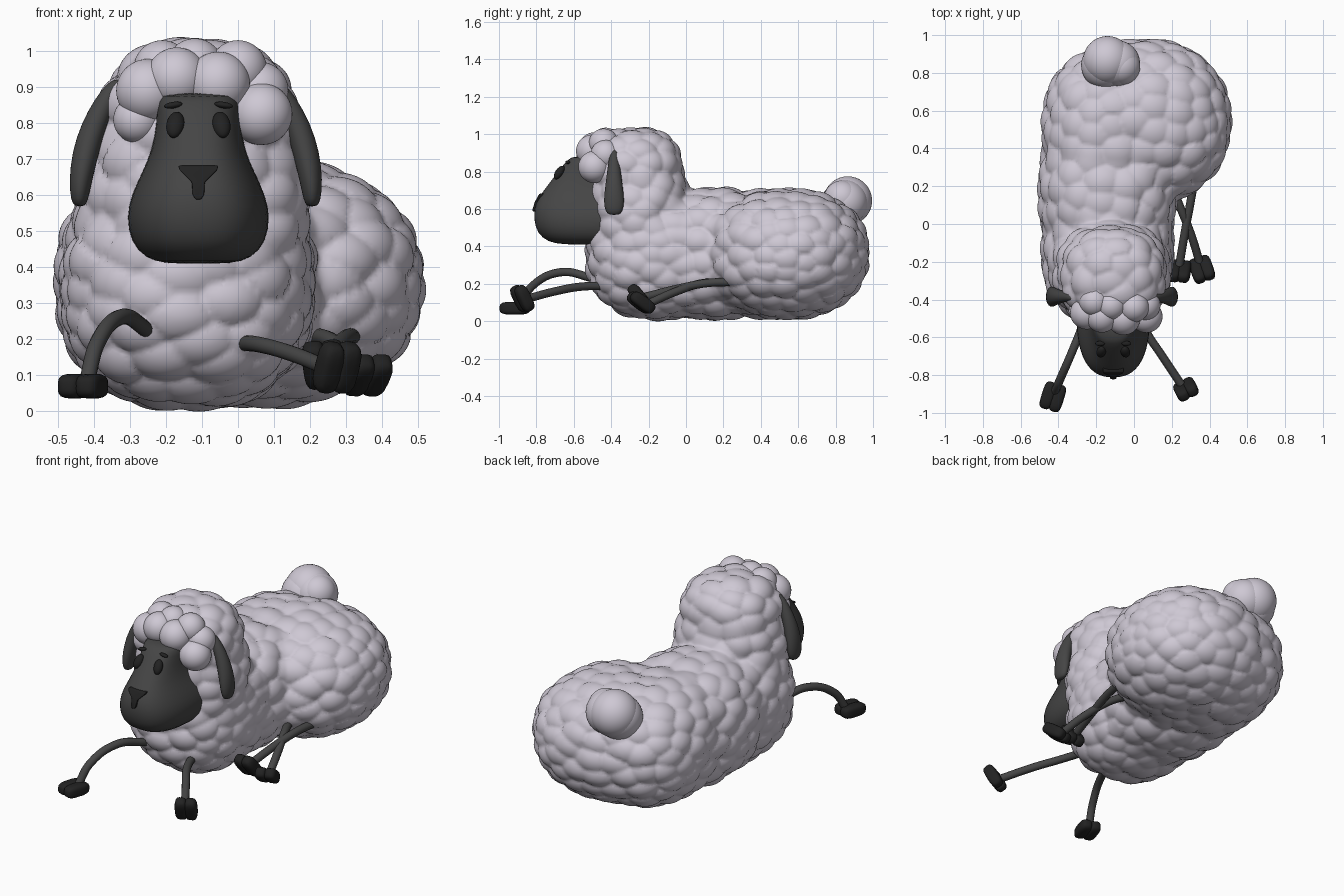
import bpy, bmesh, math, random
from mathutils import Vector, Matrix, kdtree

random.seed(4)
old = bpy.data.objects.get("Cube")
if old:
    bpy.data.objects.remove(old, do_unlink=True)


def material(name, r, g, b):
    m = bpy.data.materials.new(name)
    m.use_nodes = True
    m.diffuse_color = (r, g, b, 1)
    node = next(n for n in m.node_tree.nodes if n.type == 'BSDF_PRINCIPLED')
    node.inputs["Base Color"].default_value = (r, g, b, 1)
    node.inputs["Roughness"].default_value = 0.8
    return m


WOOL = material("pale lilac wool", 0.62, 0.58, 0.66)
SKIN = material("charcoal skin", 0.06, 0.06, 0.06)
BLACK = material("black hoof and eye", 0.016, 0.016, 0.016)


def finish(name, bm, mat):
    mesh = bpy.data.meshes.new(name)
    bmesh.ops.recalc_face_normals(bm, faces=bm.faces)
    bm.to_mesh(mesh)
    bm.free()
    mesh.shade_smooth()
    mesh.materials.append(mat)
    ob = bpy.data.objects.new(name, mesh)
    bpy.context.scene.collection.objects.link(ob)
    return ob


def blob(bm, centre, radii, power=2.0, turn=None, detail=4):
    """Superellipsoid: power 2 is round, higher is boxier."""
    turn = turn or Matrix.Identity(3)
    for v in bmesh.ops.create_icosphere(bm, subdivisions=detail, radius=1)["verts"]:
        size = sum(abs(c) ** power for c in v.co) ** (1 / power)
        local = Vector(c / size * r for c, r in zip(v.co, radii))
        v.co = Vector(centre) + turn @ local


def loft(name, rows, mat, power=2.0, n=24):
    """Stack of horizontal rings, each (z, x, y, half width, half depth)."""
    bm = bmesh.new()
    rings = []
    for z, cx, cy, rx, ry in rows:
        ring = []
        for i in range(n):
            c, s = math.cos(math.tau * i / n), math.sin(math.tau * i / n)
            k = (abs(c) ** power + abs(s) ** power) ** (-1 / power)
            ring.append(bm.verts.new((cx + rx * c * k, cy + ry * s * k, z)))
        rings.append(ring)
    for a, b in zip(rings, rings[1:]):
        for i in range(n):
            j = (i + 1) % n
            bm.faces.new((a[i], a[j], b[j], b[i]))
    bm.faces.new(rings[0])
    bm.faces.new(rings[-1])
    ob = finish(name, bm, mat)
    ob.modifiers.new("smooth_form", 'SUBSURF').levels = 1


def tube(name, points, radius, mat):
    cu = bpy.data.curves.new(name, 'CURVE')
    cu.dimensions = '3D'
    cu.bevel_depth = radius
    cu.bevel_resolution = 4
    cu.use_fill_caps = True
    sp = cu.splines.new('BEZIER')
    sp.bezier_points.add(len(points) - 1)
    for bp, p in zip(sp.bezier_points, points):
        bp.co = p
        bp.handle_left_type = bp.handle_right_type = 'AUTO'
    cu.materials.append(mat)
    ob = bpy.data.objects.new(name, cu)
    bpy.context.scene.collection.objects.link(ob)


# Fleece: fused rounded volumes, then pillowed into locks
bm = bmesh.new()
for centre, radii, power in (
        ((0.05, 0.54, 0.36), (0.455, 0.43, 0.34), 2.2),       # rump
        ((-0.12, 0.48, 0.36), (0.36, 0.45, 0.34), 2.3),       # right haunch
        ((-0.14, 0.17, 0.36), (0.36, 0.42, 0.345), 2.35),     # middle
        ((-0.14, -0.15, 0.36), (0.34, 0.38, 0.345), 2.35),    # chest
        ((-0.12, -0.25, 0.58), (0.305, 0.262, 0.36), 2.35),   # neck
        ((-0.11, -0.27, 0.79), (0.268, 0.242, 0.235), 2.5)):  # head
    blob(bm, centre, radii, power)
form = finish("fleece_form", bm, WOOL)
remesh = form.modifiers.new("fuse", 'REMESH')
remesh.mode = 'VOXEL'
remesh.voxel_size = 0.013
soften = form.modifiers.new("soften", 'SMOOTH')
soften.factor = 0.5
soften.iterations = 30
bpy.context.view_layer.update()
fused = form.evaluated_get(bpy.context.evaluated_depsgraph_get())
bm = bmesh.new()
bm.from_mesh(fused.to_mesh())
fused.to_mesh_clear()
bpy.data.objects.remove(form, do_unlink=True)
bm.normal_update()


def lock_space(p):
    return Vector((p.x * 0.8, p.y * 0.9, p.z * 1.15))


CELL = 0.088
spots = [lock_space(v.co) for v in bm.verts]
random.shuffle(spots)
seeds, grid = [], {}
for p in spots:
    key = tuple(math.floor(c / CELL) for c in p)
    near = (q for i in (-1, 0, 1) for j in (-1, 0, 1) for k in (-1, 0, 1)
            for q in grid.get((key[0] + i, key[1] + j, key[2] + k), ()))
    if all((p - q).length > CELL for q in near):
        grid.setdefault(key, []).append(p)
        seeds.append(p)
tree = kdtree.KDTree(len(seeds))
for i, p in enumerate(seeds):
    tree.insert(p, i)
tree.balance()
lift = [random.uniform(0.013, 0.021) for _ in seeds]
moves = []
for v in bm.verts:
    _, i, d = tree.find(lock_space(v.co))
    moves.append(v.normal * (lift[i] - 0.013 * (d / 0.06) ** 2))
for v, move in zip(bm.verts, moves):
    v.co += move
    v.co.z = max(v.co.z, 0)
finish("fleece", bm, WOOL)

# Forelock and tail puffs
for name, balls in (
        ("forelock", ((-0.25, -0.47, 0.89, 0.088), (-0.17, -0.49, 0.925, 0.085),
                      (-0.055, -0.50, 0.91, 0.088), (0.065, -0.49, 0.825, 0.086),
                      (0.06, -0.43, 0.89, 0.08), (-0.28, -0.46, 0.81, 0.066),
                      (0.00, -0.44, 0.95, 0.08), (-0.12, -0.43, 0.955, 0.08),
                      (-0.21, -0.41, 0.95, 0.08))),
        ("tail", ((-0.14, 0.865, 0.645, 0.13), (-0.09, 0.85, 0.635, 0.122),
                  (-0.155, 0.84, 0.62, 0.125), (-0.065, 0.835, 0.655, 0.098)))):
    bm = bmesh.new()
    for x, y, z, r in balls:
        blob(bm, (x, y, z), (r, r, r))
    finish(name, bm, WOOL)

# Face: narrow forehead widening to a broad muzzle
MID = -0.11
BACK = -0.45
FACE = ((0.408, 0.09, -0.66), (0.425, 0.15, -0.74), (0.47, 0.188, -0.795),
        (0.54, 0.200, -0.813), (0.60, 0.186, -0.812), (0.66, 0.158, -0.79),
        (0.72, 0.130, -0.745), (0.80, 0.116, -0.685), (0.868, 0.118, -0.63),
        (0.885, 0.104, -0.60))
loft("face", [(z, MID, BACK, w, BACK - y) for z, w, y in FACE], SKIN, 2.7, 32)


def face_y(z):
    for (z0, _, y0), (z1, _, y1) in zip(FACE, FACE[1:]):
        if z <= z1:
            return y0 + (y1 - y0) * (z - z0) / (z1 - z0)


# Eyes and brows, leaning back with the forehead
for side, label in ((-1, "right"), (1, "left")):
    tilt = Matrix.Rotation(-0.6, 3, 'X') @ Matrix.Rotation(side * -0.15, 3, 'Y')
    bm = bmesh.new()
    blob(bm, (MID + side * 0.064, face_y(0.795) + 0.012, 0.795), (0.025, 0.022, 0.042), 2, tilt, 3)
    finish(label + "_eye", bm, BLACK)
    bm = bmesh.new()
    lean = Matrix.Rotation(side * 0.15, 3, 'Y')
    blob(bm, (MID + side * 0.07, face_y(0.85) + 0.012, 0.85), (0.026, 0.013, 0.009), 2, lean, 3)
    finish(label + "_brow", bm, BLACK)

# Nose: triangle with a rounded stem, following the muzzle slope
half = ((0.056, 0.682), (0.052, 0.67), (0.018, 0.636), (0.016, 0.602), (0.008, 0.588))
outline = [(x, z) for x, z in half] + [(-x, z) for x, z in reversed(half)]
bm = bmesh.new()
front = [bm.verts.new((MID + x, face_y(z) - 0.01, z)) for x, z in outline]
rear = [bm.verts.new((MID + x, face_y(z) + 0.03, z)) for x, z in outline]
bm.faces.new(front)
bm.faces.new(rear[::-1])
for i in range(len(outline)):
    j = (i + 1) % len(outline)
    bm.faces.new((front[i], rear[i], rear[j], front[j]))
nose = finish("nose", bm, BLACK)
bev = nose.modifiers.new("round_edges", 'BEVEL')
bev.width = 0.004
bev.segments = 2

# Drooping ears, mirrored about the head's centre
EAR = ((0.568, 0.322, 0.014, 0.025), (0.585, 0.323, 0.024, 0.046), (0.64, 0.320, 0.032, 0.057),
       (0.72, 0.306, 0.038, 0.047), (0.80, 0.282, 0.036, 0.037), (0.87, 0.248, 0.031, 0.027),
       (0.91, 0.222, 0.024, 0.02), (0.922, 0.212, 0.014, 0.012))
for side, label in ((-1, "right"), (1, "left")):
    loft(label + "_ear", [(z, -0.117 + side * x, -0.385, rx, ry) for z, x, rx, ry in EAR], SKIN)

# Legs with cloven hooves: path, hoof centre, toe direction, hoof up
LIMBS = {
    "right_front": (((-0.22, -0.40, 0.19), (-0.265, -0.52, 0.235), (-0.325, -0.67, 0.262),
                     (-0.39, -0.82, 0.19), (-0.42, -0.89, 0.08)),
                    (-0.43, -0.915, 0.07), (-0.3, -0.95, 0), (0, 0, 1)),
    "left_front": (((0.0, -0.40, 0.19), (0.06, -0.56, 0.185), (0.15, -0.70, 0.16),
                    (0.25, -0.85, 0.12)),
                   (0.275, -0.875, 0.122), (0.2, -0.4, 0.85), (-0.4, 0.8, 0.45)),
    "right_hind": (((0.18, 0.25, 0.20), (0.24, 0.10, 0.205), (0.30, -0.05, 0.16),
                    (0.35, -0.21, 0.09)),
                   (0.36, -0.24, 0.10), (0.25, -0.72, 0.55), (-0.2, 0.6, 0.7)),
    "left_hind": (((0.32, 0.24, 0.21), (0.30, 0.12, 0.205), (0.27, -0.04, 0.175),
                   (0.24, -0.22, 0.13)),
                  (0.24, -0.25, 0.13), (-0.1, -0.6, 0.75), (0, 0.75, 0.6)),
}
for label, (path, centre, toe, up) in LIMBS.items():
    tube(label + "_leg", path, 0.022, SKIN)
    toe = Vector(toe).normalized()
    across = toe.cross(Vector(up)).normalized()
    turn = Matrix((across, toe, across.cross(toe))).transposed()
    bm = bmesh.new()
    for s in (-1, 1):
        blob(bm, Vector(centre) + across * s * 0.026, (0.034, 0.074, 0.034), 3.6, turn, 3)
    finish(label + "_hoof", bm, BLACK)
